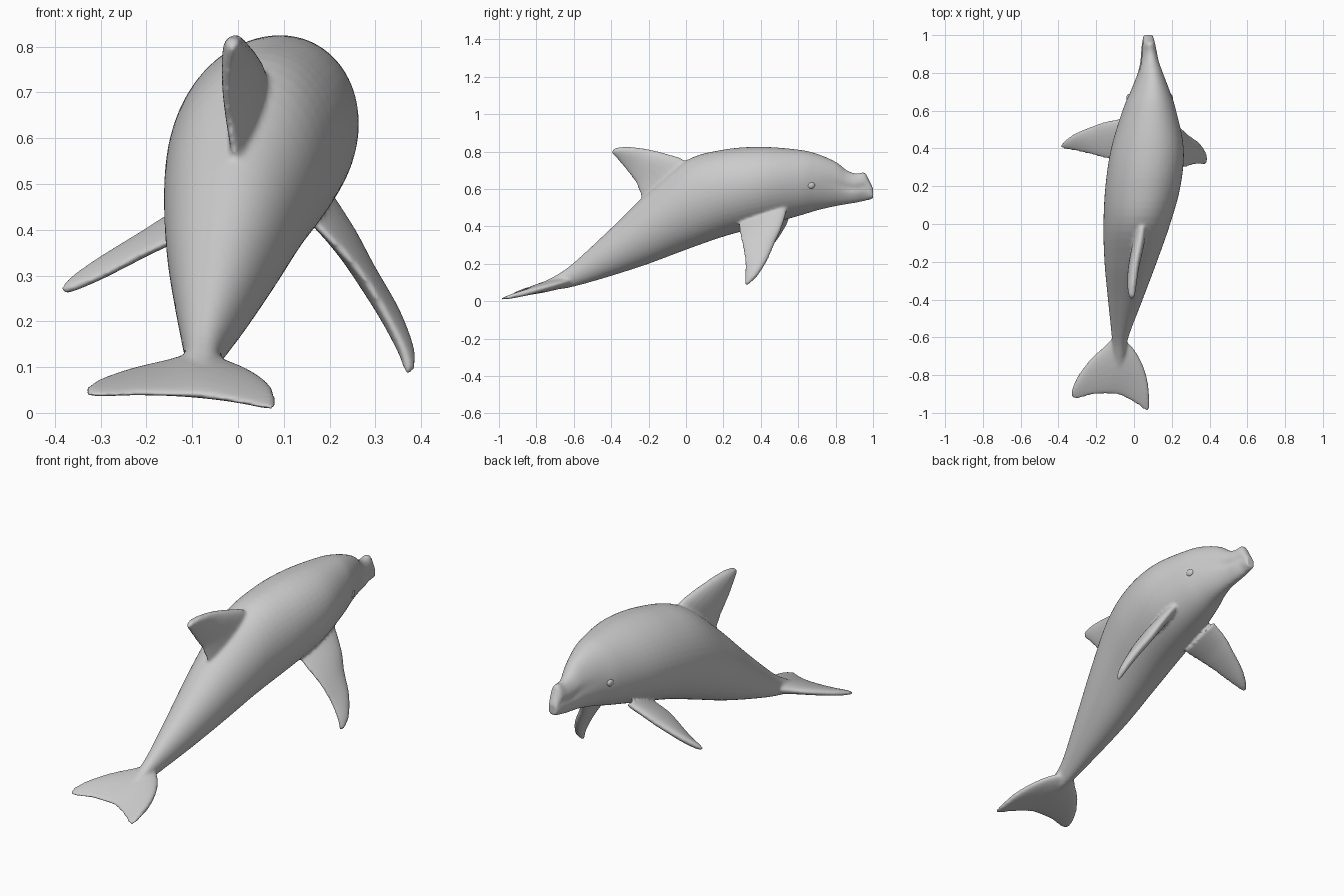
import bpy
from math import sin, cos, pi, exp
from mathutils import Vector

cube = bpy.data.objects.get("Cube")
if cube:
    bpy.data.objects.remove(cube, do_unlink=True)

skin = bpy.data.materials.new("pale_grey")
skin.use_nodes = True
GREY = (0.6, 0.6, 0.6, 1)
skin.diffuse_color = GREY
skin.node_tree.nodes["Principled BSDF"].inputs["Base Color"].default_value = GREY


def spline(rows, steps):
    """Catmull-Rom resampling of equal-length rows of numbers."""
    out = []
    last = len(rows) - 1
    for i in range(last):
        a, b, c, d = (rows[max(0, min(last, i + k))] for k in (-1, 0, 1, 2))
        for s in range(steps):
            t = s / steps
            out.append([q + 0.5 * t * (r - p + t * (2*p - 5*q + 4*r - w + t * (3*(q - r) + w - p)))
                        for p, q, r, w in zip(a, b, c, d)])
    return out + [list(rows[-1])]


def loft(name, rings):
    """Closed skin over a list of rings."""
    n = len(rings[0])
    verts = [p for ring in rings for p in ring]
    faces = [(i*n + j, i*n + (j + 1) % n, (i + 1)*n + (j + 1) % n, (i + 1)*n + j)
             for i in range(len(rings) - 1) for j in range(n)]
    faces += [tuple(reversed(range(n))), tuple(range(len(verts) - n, len(verts)))]
    mesh = bpy.data.meshes.new(name)
    mesh.from_pydata(verts, [], faces)
    mesh.materials.append(skin)
    obj = bpy.data.objects.new(name, mesh)
    bpy.context.collection.objects.link(obj)
    bpy.ops.object.select_all(action='DESELECT')
    obj.select_set(True)
    bpy.context.view_layer.objects.active = obj
    bpy.ops.object.mode_set(mode='EDIT')
    bpy.ops.mesh.select_all(action='SELECT')
    bpy.ops.mesh.normals_make_consistent(inside=False)
    bpy.ops.object.mode_set(mode='OBJECT')
    return obj


def fin(name, sections, normal, n=20):
    """Teardrop sections: leading point, trailing point, half thickness."""
    normal = Vector(normal).normalized()
    rings = []
    for row in spline(sections, 5):
        lead, trail, thick = Vector(row[:3]), Vector(row[3:6]), row[6]
        mid, half = (lead + trail) / 2, (lead - trail) / 2
        rings.append([mid + half * cos(a) + normal * thick * sin(a) * (0.85 + 0.25 * cos(a))
                      for a in (2 * pi * k / n for k in range(n))])
    return loft(name, rings)


# Body stations: y, left x, right x, bottom z, top z, mouth groove depth
stations = [
    (-0.78, -.105, -.055, .065, .095, 0), (-0.70, -.115, -.045, .062, .135, 0),
    (-0.60, -.117, -.03, .078, .205, 0), (-0.40, -.137, .045, .135, .39, 0),
    (-0.20, -.155, .12, .20, .585, 0), (0, -.16, .19, .275, .752, 0),
    (0.20, -.15, .245, .345, .81, 0), (0.40, -.12, .262, .40, .825, 0),
    (0.60, -.06, .222, .455, .81, 0), (0.70, -.018, .19, .485, .788, 0),
    (0.80, .02, .153, .508, .745, .05), (0.86, .033, .132, .518, .70, .14),
    (0.91, .037, .122, .526, .683, .16), (0.955, .042, .112, .536, .688, .16),
    (0.975, .045, .108, .54, .655, .14), (1.0, .048, .102, .546, .605, .05)]
rings = []
for y, x0, x1, z0, z1, groove in spline(stations, 5):
    ring = []
    for k in range(48):
        a = 2 * pi * k / 48
        pinch = 1 - groove * exp(-(sin(a) / 0.2) ** 2)
        ring.append(((x0 + x1) / 2 + (x1 - x0) / 2 * cos(a) * pinch + 0.05 * (z1 - z0) * sin(a),
                     y, (z0 + z1) / 2 + (z1 - z0) / 2 * sin(a)))
    rings.append(ring)
body = loft("dolphin_body", rings)

# Dorsal fin
dorsal = fin("dorsal_fin", [
    (.05, .03, .68, .0, -.22, .50, .04), (.045, -.01, .755, -.01, -.245, .57, .036),
    (.03, -.10, .787, -.02, -.27, .635, .034), (.01, -.20, .812, -.025, -.31, .69, .03),
    (-.003, -.30, .825, -.022, -.355, .745, .026), (-.01, -.36, .822, -.015, -.39, .783, .02),
    (-.012, -.385, .815, -.013, -.40, .797, .01)], (1, -.15, 0))

# Pectoral fins
right_fin = fin("right_pectoral_fin", [
    (-.05, .56, .47, -.05, .335, .40, .03), (-.14, .545, .425, -.14, .345, .375, .028),
    (-.20, .525, .387, -.20, .36, .35, .026), (-.30, .485, .328, -.30, .385, .298, .022),
    (-.36, .445, .287, -.36, .395, .273, .017), (-.383, .42, .269, -.383, .403, .264, .009)],
    (-.57, 0, .82))
left_fin = fin("left_pectoral_fin", [
    (.16, .55, .52, .15, .28, .43, .034), (.235, .515, .40, .215, .285, .365, .032),
    (.28, .475, .31, .275, .302, .295, .029), (.335, .435, .22, .325, .315, .21, .026),
    (.37, .385, .14, .36, .315, .14, .021), (.378, .345, .10, .37, .313, .10, .015),
    (.377, .328, .088, .373, .317, .088, .008)], (.88, 0, .48))


# Tail flukes lie in one sloping plane
def fluke_z(x, y):
    return .036 + .26 * (y + .9) - .03 * x


flukes = fin("tail_flukes", [
    (x, lead, fluke_z(x, lead), x, trail, fluke_z(x, trail), thick) for x, lead, trail, thick in [
        (-.33, -.88, -.915, .008), (-.30, -.81, -.925, .015), (-.235, -.72, -.908, .02),
        (-.16, -.65, -.90, .026), (-.085, -.59, -.905, .034), (-.01, -.65, -.94, .026),
        (.04, -.73, -.975, .02), (.07, -.82, -.995, .015), (.08, -.9, -.985, .008)]],
    (0, -.25, 1))

# Blend the fins into the body as one smooth skin
bpy.ops.object.select_all(action='DESELECT')
for part in (dorsal, right_fin, left_fin, flukes, body):
    part.select_set(True)
bpy.context.view_layer.objects.active = body
bpy.ops.object.join()
remesh = body.modifiers.new("blend", 'REMESH')
remesh.mode = 'VOXEL'
remesh.voxel_size = 0.008
remesh.use_smooth_shade = True
relax = body.modifiers.new("relax", 'SMOOTH')
relax.factor = 0.5
relax.iterations = 5

# Eyes
for name, side in (("right_eye", -1), ("left_eye", 1)):
    bpy.ops.mesh.primitive_uv_sphere_add(segments=20, ring_count=12, radius=0.022,
                                         location=(.083 + side * .108, .665, .62))
    eye = bpy.context.object
    eye.name = name
    eye.scale = (.7, 1.1, .9)
    eye.data.materials.append(skin)
    bpy.ops.object.shade_smooth()
